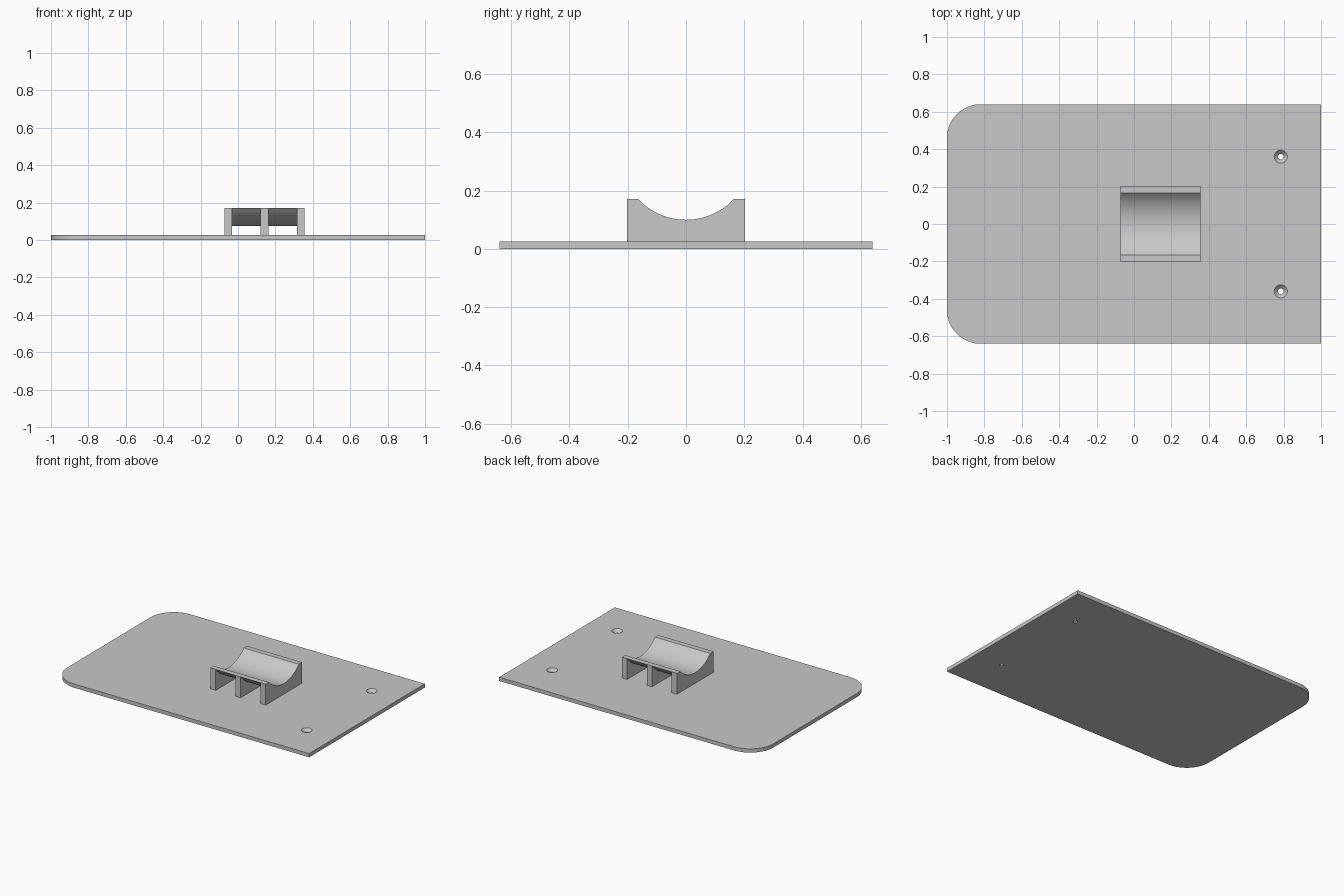
import bpy, bmesh, math
from mathutils import Matrix, Vector

if "Cube" in bpy.data.objects:
    bpy.data.objects.remove(bpy.data.objects["Cube"], do_unlink=True)

PLATE_TOP = 0.026
CRADLE_TOP = 0.172
HALF_Y = 0.202       # half depth of the cradle
WALL = 0.041         # rib thickness

grey = bpy.data.materials.new("light_grey")
grey.use_nodes = True
colour = (0.58, 0.58, 0.58, 1)
grey.diffuse_color = colour
grey.node_tree.nodes["Principled BSDF"].inputs["Base Color"].default_value = colour


def make_object(name, bm):
    bmesh.ops.recalc_face_normals(bm, faces=bm.faces)
    mesh = bpy.data.meshes.new(name)
    bm.to_mesh(mesh)
    bm.free()
    mesh.materials.append(grey)
    obj = bpy.data.objects.new(name, mesh)
    bpy.context.collection.objects.link(obj)
    return obj


def prism(name, points, depth):
    """Extrude a closed outline along a vector."""
    bm = bmesh.new()
    face = bm.faces.new([bm.verts.new(p) for p in points])
    out = bmesh.ops.extrude_face_region(bm, geom=[face], use_keep_orig=True)
    moved = [v for v in out["geom"] if isinstance(v, bmesh.types.BMVert)]
    bmesh.ops.translate(bm, vec=depth, verts=moved)
    return make_object(name, bm)


def smooth(obj):
    bpy.ops.object.select_all(action="DESELECT")
    obj.select_set(True)
    bpy.context.view_layer.objects.active = obj
    bpy.ops.object.shade_smooth_by_angle(angle=math.radians(30))


def sag_arc(half, low, steps=40):
    """Sagging arc in (y, z) from -half to +half, ending at the cradle top."""
    sag = CRADLE_TOP - low
    radius = (half ** 2 + sag ** 2) / (2 * sag)
    sweep = math.asin(half / radius)
    angles = [sweep * (2 * i / steps - 1) for i in range(steps + 1)]
    return [(radius * math.sin(a), low + radius * (1 - math.cos(a))) for a in angles]


# Base plate with two rounded corners on the -x end
R, HX, HY = 0.18, 1.0, 0.64
outline = [(HX, -HY, 0), (HX, HY, 0)]
for side, start in ((1, 90), (-1, 180)):
    for i in range(25):
        a = math.radians(start + 90 * i / 24)
        outline.append((R - HX + R * math.cos(a), side * (HY - R) + R * math.sin(a), 0))
plate = prism("base_plate", outline, Vector((0, 0, PLATE_TOP)))

# Countersunk screw holes
for y in (-0.36, 0.36):
    bm = bmesh.new()
    rings = []
    for r, z in ((0.015, -0.01), (0.015, 0.006), (0.045, 0.036)):
        ring = bmesh.ops.create_circle(bm, segments=32, radius=r,
                                       matrix=Matrix.Translation((0.785, y, z)))
        rings.append(ring["verts"])
    for lower, upper in zip(rings, rings[1:]):
        for i in range(32):
            j = (i + 1) % 32
            bm.faces.new((lower[i], lower[j], upper[j], upper[i]))
    bm.faces.new(rings[0])
    bm.faces.new(rings[-1])
    cutter = make_object("screw_hole_cutter", bm)
    cutter.hide_render = True
    mod = plate.modifiers.new("screw_hole", "BOOLEAN")
    mod.operation = "DIFFERENCE"
    mod.solver = "EXACT"
    mod.object = cutter
    bpy.context.view_layer.objects.active = plate
    bpy.ops.object.modifier_apply(modifier=mod.name)
    bpy.data.objects.remove(cutter, do_unlink=True)
smooth(plate)

# Cradle: three ribs with a curved saddle shell bridging the gaps
inner = sag_arc(0.165, 0.1)
outer = sag_arc(HALF_Y, 0.075)
foot = PLATE_TOP - 0.002
rib = inner + [(HALF_Y, CRADLE_TOP), (HALF_Y, foot), (-HALF_Y, foot), (-HALF_Y, CRADLE_TOP)]
shell = inner + outer[::-1]
rib_starts = (-0.072, 0.1215, 0.315)
for name, x in zip(("right_rib", "middle_rib", "left_rib"), rib_starts):
    smooth(prism(name, [(x, y, z) for y, z in rib], Vector((WALL, 0, 0))))
for name, a, b in zip(("right_saddle", "left_saddle"), rib_starts, rib_starts[1:]):
    smooth(prism(name, [(a + WALL, y, z) for y, z in shell], Vector((b - a - WALL, 0, 0))))
